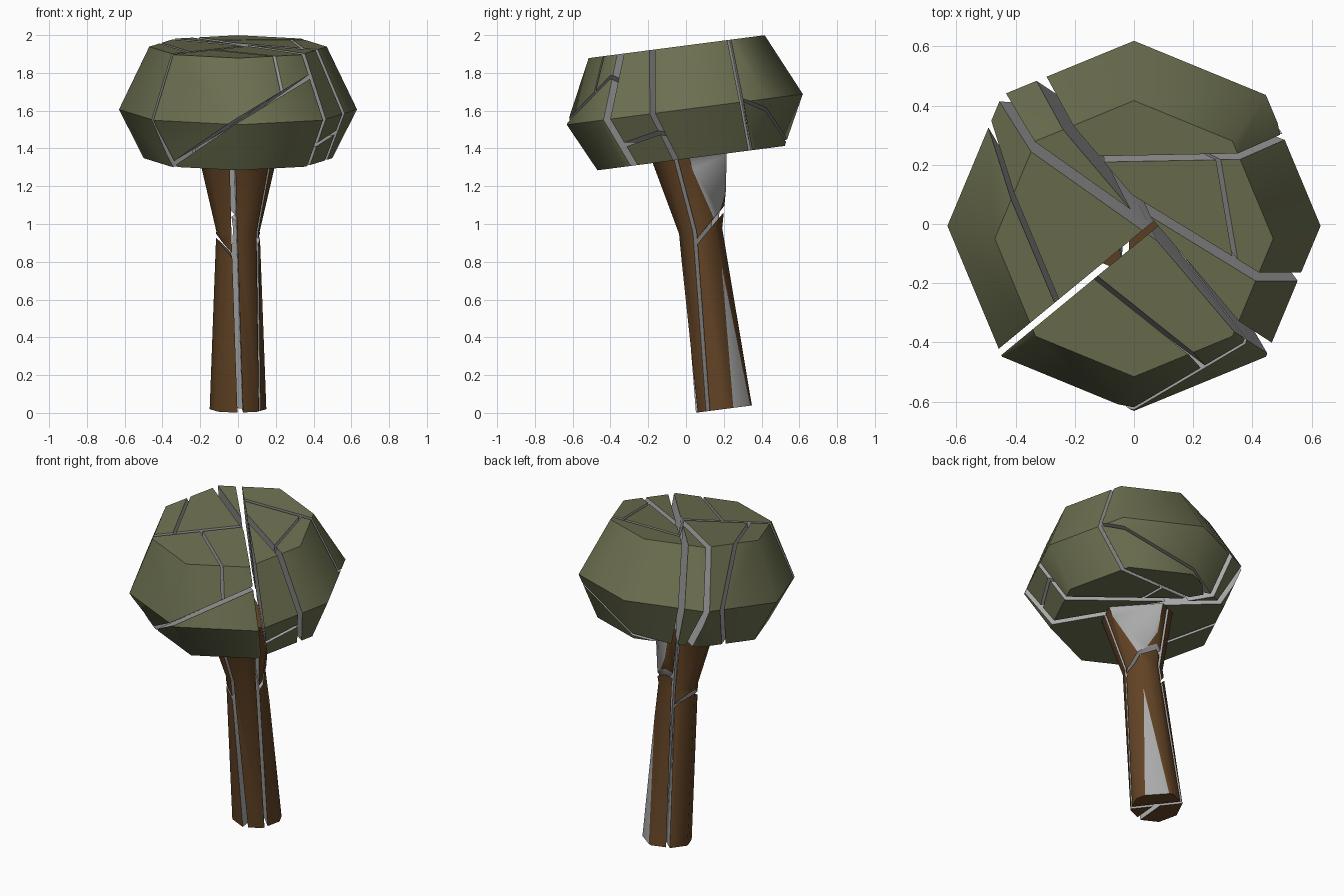
import bpy, bmesh
from math import cos, sin, tau, atan, radians
from mathutils import Vector, Matrix

if "Cube" in bpy.data.objects:
    bpy.data.objects.remove(bpy.data.objects["Cube"])

# The whole tree leans towards the front
LEAN = Matrix.Translation((0, 0.2, 0.02)) @ Matrix.Rotation(atan(0.13), 4, 'X')


def material(name, rgb):
    m = bpy.data.materials.new(name)
    m.diffuse_color = (*rgb, 1)
    m.use_nodes = True
    m.node_tree.nodes["Principled BSDF"].inputs["Base Color"].default_value = m.diffuse_color
    return m


LEAF = material("leaf_green", (0.15, 0.16, 0.08))
BARK = material("bark_brown", (0.12, 0.055, 0.018))
INNER = material("inner_grey", (0.4, 0.4, 0.4))


def stacked_rings(rings, sides=8):
    """Closed solid from (height, radius) rings."""
    bm = bmesh.new()
    loops = [[bm.verts.new((r * cos(i * tau / sides), r * sin(i * tau / sides), h))
              for i in range(sides)] for h, r in rings]
    for a, b in zip(loops, loops[1:]):
        for i in range(sides):
            j = (i + 1) % sides
            bm.faces.new((a[i], a[j], b[j], b[i]))
    bm.faces.new(loops[0][::-1])
    bm.faces.new(loops[-1])
    return bm


def keep_side(bm, co, no):
    """Keep the half that the normal points to and cap it in grey."""
    res = bmesh.ops.bisect_plane(bm, geom=bm.verts[:] + bm.edges[:] + bm.faces[:],
                                 plane_co=co, plane_no=no, clear_inner=True)
    edges = [e for e in res['geom_cut']
             if isinstance(e, bmesh.types.BMEdge) and e.is_boundary]
    if edges:
        for f in bmesh.ops.holes_fill(bm, edges=edges, sides=0)['faces']:
            f.material_index = 1


def fracture(bm, cuts):
    """Each cut: three points of a plane, gap, and a point in the piece to split."""
    pieces = [(bm, [])]
    for p1, p2, p3, gap, seed in cuts:
        co, seed = Vector(p1), Vector(seed)
        no = (Vector(p2) - co).cross(Vector(p3) - co).normalized()
        result = []
        for piece, planes in pieces:
            if not all((seed - c).dot(n) > 0 for c, n in planes):
                result.append((piece, planes))
                continue
            for n in (no, -no):
                half = piece.copy()
                keep_side(half, co + n * gap / 2, n)
                if half.faces:
                    result.append((half, planes + [(co, n)]))
                else:
                    half.free()
            piece.free()
        pieces = result
    return [p for p, _ in pieces]


def make_objects(pieces, name, mat):
    for i, bm in enumerate(pieces):
        bmesh.ops.recalc_face_normals(bm, faces=bm.faces[:])
        me = bpy.data.meshes.new(name)
        bm.to_mesh(me)
        bm.free()
        me.materials.append(mat)
        me.materials.append(INNER)
        ob = bpy.data.objects.new(f"{name}_{i + 1}", me)
        bpy.context.collection.objects.link(ob)
        bpy.ops.object.select_all(action='DESELECT')
        ob.select_set(True)
        bpy.context.view_layer.objects.active = ob
        bpy.ops.object.shade_smooth_by_angle(angle=radians(48))


# Crown, split into chunks
crown = stacked_rings([(1.34, 0.5), (1.6, 0.63), (1.935, 0.47)])
crown.transform(LEAN)
crown_cuts = [
    # long split across the crown
    ((-.24, .35, 1.97), (.46, -.43, 1.6), (-.32, .5, 1.67), .035, (0, 0, 1.6)),
    # sliver on the back left
    ((-.35, .27, 1.97), (.03, 0, 1.94), (-.44, .42, 1.68), .035, (-.3, -.1, 1.7)),
    # left from front
    ((.06, -.01, 1.9), (-.45, -.43, 1.6), (-.45, -.43, 1.4), .022, (0, -.4, 1.7)),
    # wedge on the right
    ((.08, .03, 1.94), (.42, -.18, 1.92), (.55, -.19, 1.65), .03, (.5, .1, 1.7)),
    # back from right
    ((-.1, .22, 1.97), (.4, .23, 1.97), (.52, .29, 1.67), .02, (.4, .1, 1.7)),
    # smaller splits: right, back, left, front low, front top, wedge low
    ((.28, .22, 1.96), (.34, -.11, 1.93), (.1, .2, 1.4), .015, (.4, .1, 1.7)),
    ((.55, .27, 1.68), (.45, .45, 1.61), (-.2, .45, 1.39), .015, (.2, .45, 1.7)),
    ((-.42, .12, 1.95), (-.26, -.26, 1.9), (-.49, .34, 1.68), .018, (-.4, -.1, 1.7)),
    ((-.34, -.36, 1.32), (0, -.62, 1.55), (.38, -.4, 1.78), .022, (0, -.4, 1.7)),
    ((-.13, -.18, 1.92), (.17, -.42, 1.88), (.23, -.48, 1.7), .015, (-.1, -.4, 1.8)),
    ((.4, -.35, 1.41), (.5, -.14, 1.48), (.1, -.1, 1.38), .02, (.42, -.28, 1.6)),
]
make_objects(fracture(crown, crown_cuts), "crown_chunk", LEAF)

# Trunk, flared at the top, with a chip missing at the back right
trunk = stacked_rings([(0, 0.15), (0.95, 0.115), (1.34, 0.205)])
chip = Vector((cos(radians(50)), sin(radians(50)), 0))
keep_side(trunk, chip * 0.122, -chip)
trunk.transform(LEAN)
trunk_cuts = [
    # front from back
    ((.13, .1, .03), (-.09, .31, .03), (.12, .03, .95), .02, (0, .1, .5)),
    # front seam
    ((.01, .06, .05), (-.03, -.1, 1.3), (0, .3, .1), .03, (0, .05, .5)),
    # short cross cracks
    ((-.11, .08, .93), (-.02, -.02, .82), (-.05, .15, .87), .015, (-.08, .08, .5)),
    ((.1, .07, .92), (.05, .2, 1.08), (-.05, .1, .95), .02, (.05, .2, .5)),
]
make_objects(fracture(trunk, trunk_cuts), "trunk_chunk", BARK)
